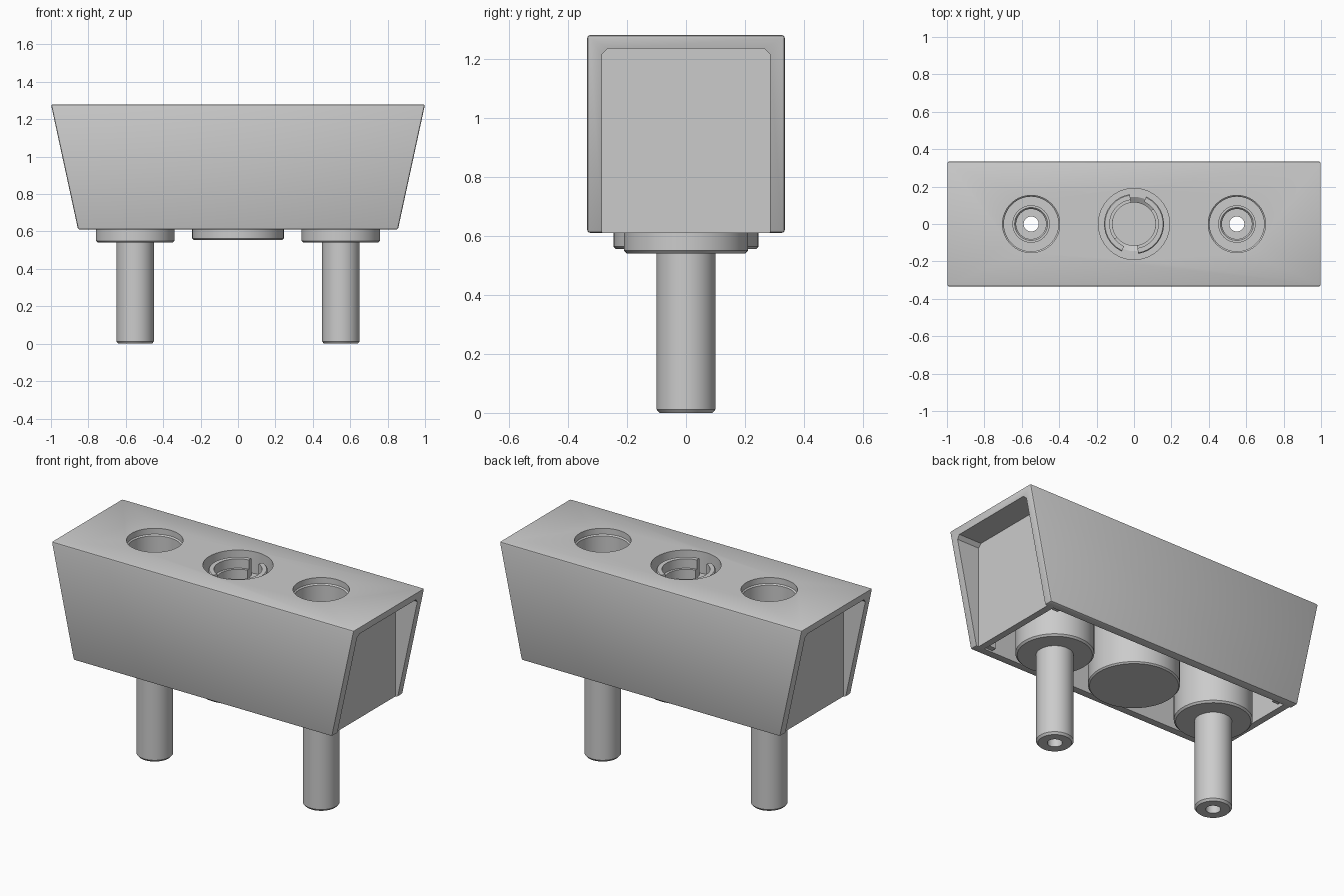
import bpy, bmesh, math

cube = bpy.data.objects.get("Cube")
if cube:
    bpy.data.objects.remove(cube, do_unlink=True)

grey = bpy.data.materials.new("light grey")
grey.use_nodes = True
colour = (0.6, 0.6, 0.6, 1)
grey.diffuse_color = colour
grey.node_tree.nodes["Principled BSDF"].inputs["Base Color"].default_value = colour

HALF_Y, BASE, TOP = 0.335, 0.61, 1.28
WALL_Y, CEILING = 0.285, 1.235
PIN_X = 0.55


def finish(name, bm):
    bmesh.ops.recalc_face_normals(bm, faces=bm.faces)
    mesh = bpy.data.meshes.new(name)
    bm.to_mesh(mesh)
    bm.free()
    mesh.materials.append(grey)
    obj = bpy.data.objects.new(name, mesh)
    bpy.context.collection.objects.link(obj)
    return obj


def smooth(obj):
    bpy.ops.object.select_all(action="DESELECT")
    obj.select_set(True)
    bpy.context.view_layer.objects.active = obj
    bpy.ops.object.shade_smooth_by_angle(angle=math.radians(30))


def prism(name, outline, y, bevel=0, axis="y"):
    """Extrude an outline along y (x, z points) or along x (y, z points)."""
    bm = bmesh.new()
    lo, hi = y
    place = (lambda p, d: (p[0], d, p[1])) if axis == "y" else (lambda p, d: (d, p[0], p[1]))
    ends = [[bm.verts.new(place(p, d)) for p in outline] for d in (lo, hi)]
    n = len(outline)
    bm.faces.new(ends[0])
    bm.faces.new(ends[1])
    for i in range(n):
        j = (i + 1) % n
        bm.faces.new((ends[0][i], ends[0][j], ends[1][j], ends[1][i]))
    bmesh.ops.recalc_face_normals(bm, faces=bm.faces)
    if bevel:
        bmesh.ops.bevel(bm, geom=bm.edges[:], offset=bevel, segments=2,
                        profile=0.5, affect="EDGES")
    return finish(name, bm)


def lathe(name, profile, x=0, start=0, sweep=360, steps=64):
    """Turn a closed (radius, z) profile about a vertical axis."""
    bm = bmesh.new()
    full = sweep == 360
    rings = []
    for i in range(steps if full else steps + 1):
        a = math.radians(start + sweep * i / steps)
        ring, axis = [], {}
        for r, z in profile:
            ring.append(bm.verts.new((x + r * math.cos(a), r * math.sin(a), z)))
        rings.append(ring)
    pairs = list(zip(rings, rings[1:])) + ([(rings[-1], rings[0])] if full else [])
    for a, b in pairs:
        for i in range(len(profile)):
            j = (i + 1) % len(profile)
            bm.faces.new((a[i], a[j], b[j], b[i]))
    if not full:
        bm.faces.new(rings[0])
        bm.faces.new(rings[-1])
    bmesh.ops.remove_doubles(bm, verts=bm.verts, dist=1e-5)
    return finish(name, bm)


def cut(obj, cutter):
    mod = obj.modifiers.new("cut", "BOOLEAN")
    mod.operation, mod.solver, mod.object = "DIFFERENCE", "EXACT", cutter
    bpy.context.view_layer.objects.active = obj
    bpy.ops.object.modifier_apply(modifier=mod.name)
    bpy.data.objects.remove(cutter, do_unlink=True)


# Tapered housing, hollow from below
housing = prism("housing", [(-0.855, BASE), (0.855, BASE), (1, TOP), (-1, TOP)],
                (-HALF_Y, HALF_Y), bevel=0.01)
cut(housing, prism("cavity", [(-0.8, 0.5), (0.8, 0.5), (0.8, CEILING), (-0.8, CEILING)],
                   (-WALL_Y, WALL_Y)))

# End recesses with clipped upper corners
c = 0.02
arch = [(-WALL_Y, 0.5), (WALL_Y, 0.5), (WALL_Y, CEILING - c), (WALL_Y - c, CEILING),
        (c - WALL_Y, CEILING), (-WALL_Y, CEILING - c)]
for lo, hi in ((-1.2, -0.84), (0.84, 1.2)):
    cut(housing, prism("recess", arch, (lo, hi), axis="x"))

# Openings in the top
for x, r in ((-PIN_X, 0.153), (0, 0.19), (PIN_X, 0.153)):
    cut(housing, lathe("opening", [(0, 1.1), (r, 1.1), (r, 1.4), (0, 1.4)], x))
smooth(housing)

# Sockets and hollow pins
for side, x in (("right", -PIN_X), ("left", PIN_X)):
    smooth(lathe(side + "_socket", [
        (0.1, 0.54), (0.2, 0.54), (0.21, 0.55), (0.21, CEILING + 0.01),
        (0.153, CEILING + 0.01), (0.146, CEILING + 0.003), (0.146, 0.62), (0.1, 0.62)], x))
    smooth(lathe(side + "_pin", [
        (0.04, 0), (0.09, 0), (0.1, 0.012), (0.1, 0.63), (0.088, 0.63),
        (0.08, 0.62), (0.08, 0.5), (0.04, 0.5)], x))

# Closed centre cup with an inner shelf
smooth(lathe("centre_cup", [
    (0, 0.555), (0.237, 0.555), (0.245, 0.563), (0.245, CEILING + 0.01),
    (0.19, CEILING + 0.01), (0.19, 1.15), (0.145, 1.15), (0.115, 1.13),
    (0.115, 0.62), (0, 0.62)]))

# Split locking collar standing in the cup
for i, start in enumerate((98, 278)):
    smooth(lathe("collar_half_%d" % (i + 1), [
        (0.13, 1.14), (0.16, 1.14), (0.16, 1.25), (0.155, 1.255), (0.13, 1.255)],
        start=start, sweep=148, steps=32))
    smooth(lathe("collar_ramp_%d" % (i + 1), [
        (0.115, 1.12), (0.135, 1.12), (0.135, 1.2), (0.115, 1.2)],
        start=start, sweep=120, steps=32))

# Small ribs inside the long walls
for sx in (-1, 1):
    for sy in (-1, 1):
        x, y = sx * 0.765, sy * 0.275
        prism("inner_rib", [(x - 0.02, 0.62), (x + 0.02, 0.62),
                            (x + 0.02, CEILING + 0.01), (x - 0.02, CEILING + 0.01)],
              (y - 0.02, y + 0.02))
